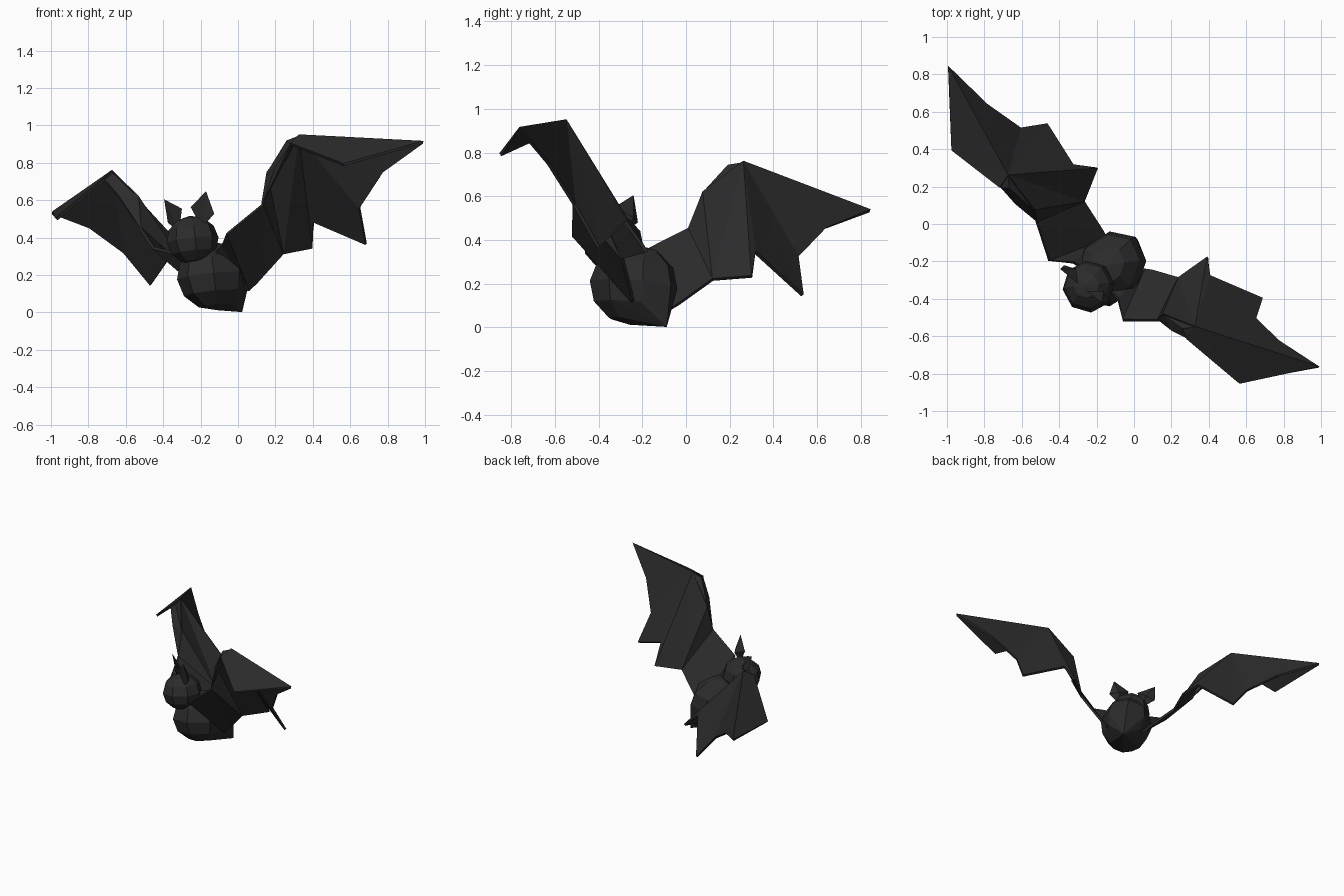
import bpy, bmesh
from mathutils import Vector, Matrix

if "Cube" in bpy.data.objects:
    bpy.data.objects.remove(bpy.data.objects["Cube"])

# The creature is turned and banked: symmetry plane is p.N = D
N = Vector((0.769, -0.623, 0.146)).normalized()
D = 0.08
BACK = Vector((0.63, 0.777, 0)).normalized()
BACK = (BACK - N * BACK.dot(N)).normalized()
UP = N.cross(BACK)
FRAME = Matrix((N, BACK, UP)).transposed()

dark = bpy.data.materials.new("dark_hide")
dark.diffuse_color = (0.025, 0.025, 0.026, 1)
dark.use_nodes = True
dark.node_tree.nodes["Principled BSDF"].inputs["Base Color"].default_value = dark.diffuse_color


def reflect(p):
    p = Vector(p)
    return p - 2 * (p.dot(N) - D) * N


def finish(name, bm):
    bmesh.ops.recalc_face_normals(bm, faces=bm.faces[:])
    me = bpy.data.meshes.new(name)
    bm.to_mesh(me)
    bm.free()
    me.materials.append(dark)
    ob = bpy.data.objects.new(name, me)
    bpy.context.collection.objects.link(ob)
    return ob


def hull(name, pts):
    bm = bmesh.new()
    for p in pts:
        bm.verts.new(p)
    res = bmesh.ops.convex_hull(bm, input=bm.verts[:])
    loose = [v for v in bm.verts if not v.link_faces]
    bmesh.ops.delete(bm, geom=loose, context='VERTS')
    bmesh.ops.dissolve_limit(bm, angle_limit=0.03, verts=bm.verts[:], edges=bm.edges[:])
    return finish(name, bm)


def ball(centre, size, segs, rings):
    bm = bmesh.new()
    bmesh.ops.create_uvsphere(bm, u_segments=segs, v_segments=rings, radius=1)
    c = Vector(centre)
    pts = [c + FRAME @ Vector([a * s for a, s in zip(v.co, size)]) for v in bm.verts]
    bm.free()
    return pts


# Body with pointed tail, and head
hull("body", ball((-0.13, -0.24, 0.195), (0.18, 0.22, 0.185), 8, 6) + [Vector((0.022, -0.088, 0.002))])
hull("head", ball((-0.243, -0.335, 0.388), (0.14, 0.14, 0.13), 8, 6))

# Wing points for one side
W = dict(
    tip=(0.99, -0.765, 0.91), peak=(0.325, -0.55, 0.945), fore=(0.565, -0.85, 0.79),
    gap1=(0.775, -0.63, 0.75), gap2=(0.65, -0.51, 0.56), finger1=(0.685, -0.40, 0.365),
    gap3=(0.405, -0.28, 0.485), finger2=(0.395, -0.18, 0.345), gap4=(0.24, -0.29, 0.315),
    trail=(0.10, -0.25, 0.16), hip=(0.06, -0.245, 0.12), wrist=(0.28, -0.61, 0.90),
    arm=(0.155, -0.485, 0.75), arm_top=(0.26, -0.56, 0.92), arm_front=(0.20, -0.57, 0.78),
    elbow=(0.13, -0.515, 0.575), shoulder=(-0.06, -0.515, 0.42), neck=(-0.085, -0.40, 0.36),
    in_top=(-0.15, -0.33, 0.29), in_low=(-0.05, -0.22, 0.13))
PANELS = ["peak fore tip", "peak wrist fore", "peak tip gap1", "peak gap1 gap2",
          "peak gap2 finger1", "peak finger1 gap3", "peak gap3 finger2", "peak finger2 gap4",
          "arm peak gap4", "elbow arm gap4", "elbow gap4 trail", "shoulder elbow trail",
          "shoulder trail hip", "shoulder hip neck", "neck hip in_low in_top"]
FOREARM = ["elbow", "arm", "arm_top", "arm_front", "wrist", "peak"]
EAR = [(-0.395, -0.24, 0.605), (-0.30, -0.32, 0.555), (-0.375, -0.22, 0.48),
       (-0.315, -0.29, 0.43), (-0.31, -0.24, 0.50)]

for side, f in (("right", Vector), ("left", reflect)):
    # Wing membrane
    bm = bmesh.new()
    v = {k: bm.verts.new(f(p)) for k, p in W.items()
         if k not in ("arm_top", "arm_front")}
    for panel in PANELS:
        bm.faces.new([v[k] for k in panel.split()])
    wing = finish(side + "_wing", bm)
    mod = wing.modifiers.new("thickness", 'SOLIDIFY')
    mod.thickness = 0.016
    mod.offset = 0
    # Solid forearm and wrist
    hull(side + "_forearm", [f(W[k]) for k in FOREARM])
    # Ear
    hull(side + "_ear", [f(p) for p in EAR])
